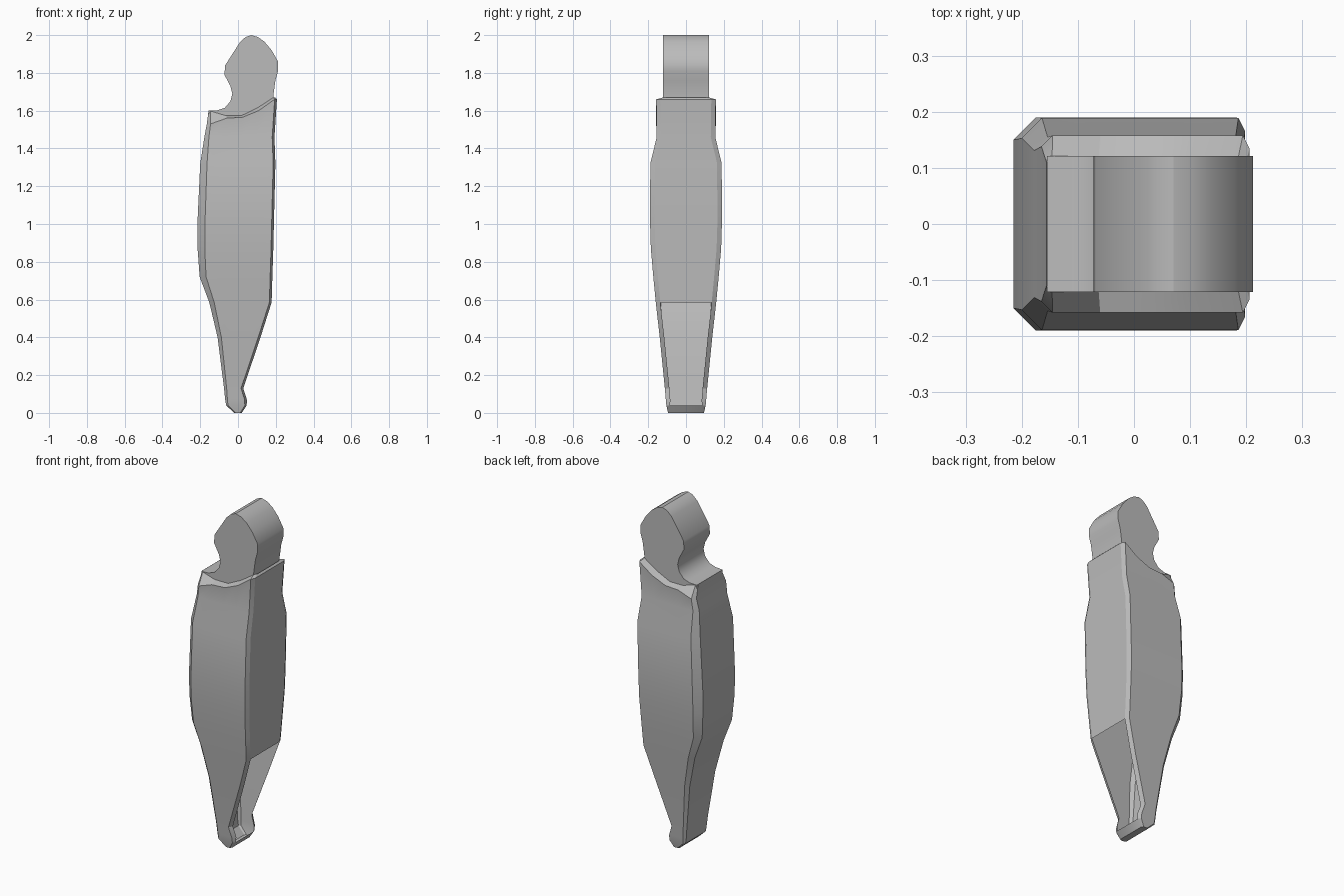
import bpy
import bmesh

cube = bpy.data.objects.get("Cube")
if cube:
    bpy.data.objects.remove(cube, do_unlink=True)

grey = bpy.data.materials.new("plain grey")
grey.use_nodes = True
grey.diffuse_color = (0.5, 0.5, 0.5, 1)
grey.node_tree.nodes["Principled BSDF"].inputs["Base Color"].default_value = (0.5, 0.5, 0.5, 1)


def finish(bm, name, angle):
    mesh = bpy.data.meshes.new(name)
    bm.to_mesh(mesh)
    bm.free()
    mesh.materials.append(grey)
    obj = bpy.data.objects.new(name, mesh)
    bpy.context.collection.objects.link(obj)
    bpy.ops.object.select_all(action="DESELECT")
    obj.select_set(True)
    bpy.context.view_layer.objects.active = obj
    bpy.ops.object.shade_smooth_by_angle(angle=angle)
    return obj


STEPS = 5  # points along the front and back of each ring


def ring(bm, heights, x0, x1, depth, cut):
    """Bevelled rectangle, counter-clockwise; heights run from -x to +x."""
    edge = min(cut, 0.012)
    left, right = x0 + cut, x1 - edge
    front = [(left + (right - left) * i / (STEPS - 1), -depth, heights[i]) for i in range(STEPS)]
    back = [(x, -y, z) for x, y, z in reversed(front)]
    side_y = depth - 2 * edge
    right_side = [(x1, -side_y, heights[-1]), (x1, side_y, heights[-1])]
    left_side = [(x0, depth - cut, heights[0]), (x0, cut - depth, heights[0])]
    return [bm.verts.new(p) for p in front + right_side + back + left_side]


# Body: height, left x, right x, half depth, corner cut
sections = [
    (0.00, -0.020, 0.020, 0.095, 0.008),
    (0.04, -0.063, 0.046, 0.104, 0.010),
    (0.07, -0.068, 0.047, 0.107, 0.012),
    (0.13, -0.074, 0.028, 0.112, 0.014),
    (0.40, -0.108, 0.119, 0.139, 0.020),
    (0.585, -0.152, 0.178, 0.160, 0.026),
    (0.72, -0.203, 0.182, 0.173, 0.034),
    (0.87, -0.214, 0.187, 0.186, 0.038),
    (1.00, -0.215, 0.190, 0.190, 0.040),
    (1.32, -0.200, 0.198, 0.189, 0.036),
    (1.46, -0.178, 0.193, 0.155, 0.024),
]
bm = bmesh.new()
rings = [ring(bm, [z] * STEPS, *rest) for z, *rest in sections]
# Curved shoulder edge and the rim sloping in towards the head
rings.append(ring(bm, [1.53, 1.56, 1.565, 1.60, 1.66], -0.165, 0.206, 0.158, 0.02))
rings.append(ring(bm, [1.60, 1.575, 1.575, 1.615, 1.67], -0.156, 0.196, 0.12, 0.01))

count = len(rings[0])
for level, (low, high) in enumerate(zip(rings, rings[1:])):
    for j in range(count):
        # The lower +x side is an open slot
        if j == STEPS and 1 <= level <= 4:
            continue
        k = (j + 1) % count
        bm.faces.new((low[j], low[k], high[k], high[j]))
bm.faces.new(list(reversed(rings[0])))
finish(bm, "body", 0.45)

# Head: side-to-side profile with the shoulder ledge, extruded in depth
profile = [
    (-0.155, 1.54), (0.185, 1.54), (0.187, 1.68), (0.198, 1.76),
    (0.212, 1.81), (0.212, 1.86), (0.178, 1.92), (0.14, 1.965),
    (0.105, 1.99), (0.07, 2.0), (0.04, 1.99), (0.01, 1.962),
    (-0.068, 1.84), (-0.072, 1.79), (-0.04, 1.73), (-0.03, 1.69),
    (-0.04, 1.65), (-0.07, 1.615), (-0.11, 1.602), (-0.155, 1.60),
]
bm = bmesh.new()
HALF = 0.121
face = bm.faces.new([bm.verts.new((x, -HALF, z)) for x, z in profile])
result = bmesh.ops.extrude_face_region(bm, geom=[face], use_keep_orig=True)
moved = [v for v in result["geom"] if isinstance(v, bmesh.types.BMVert)]
bmesh.ops.translate(bm, verts=moved, vec=(0, 2 * HALF, 0))
bmesh.ops.recalc_face_normals(bm, faces=bm.faces)
finish(bm, "head", 0.6)
